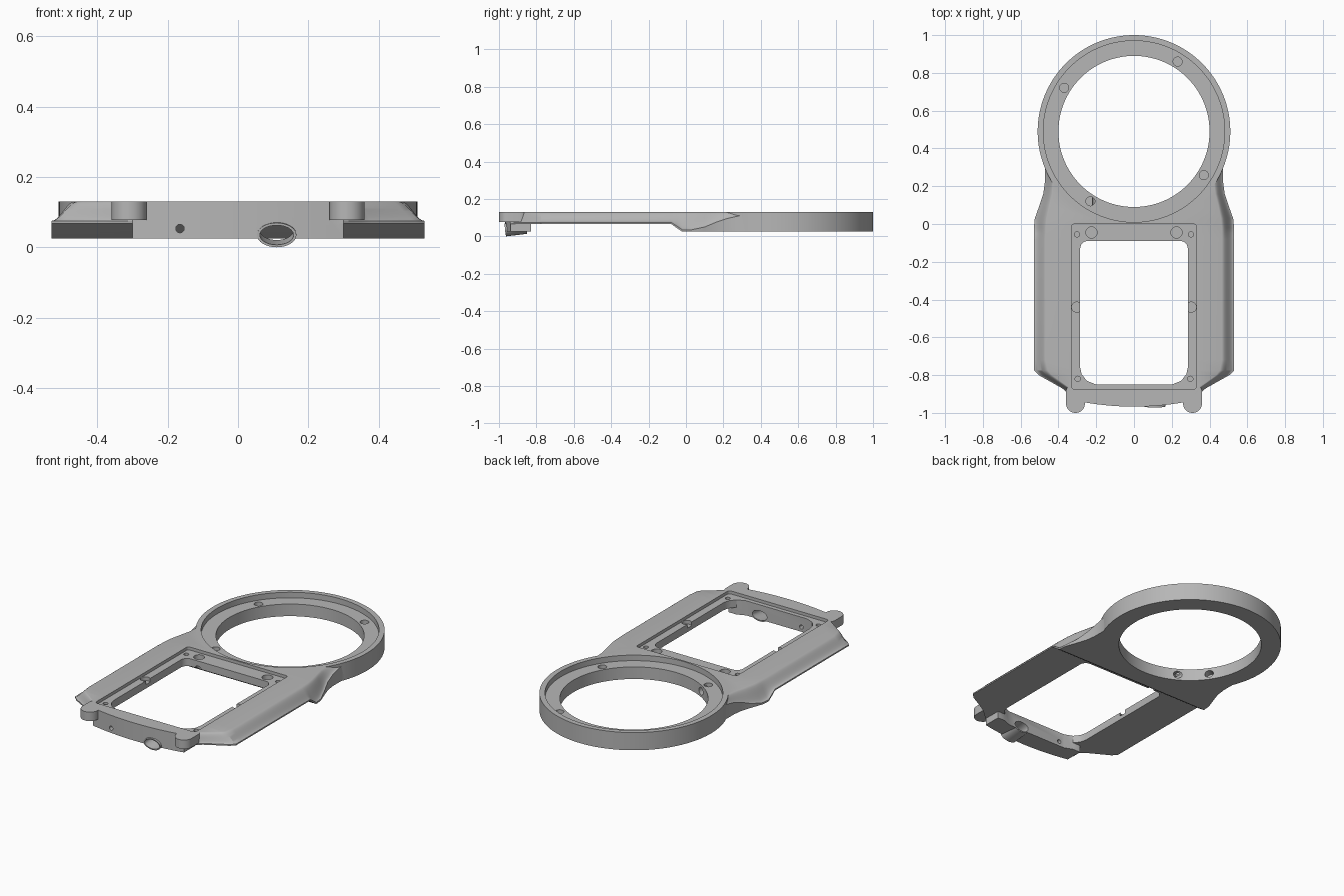
import bpy, bmesh, math
from mathutils import Matrix, Vector

cube = bpy.data.objects.get("Cube")
if cube:
    bpy.data.objects.remove(cube, do_unlink=True)

TOP, LOW = 0.13, 0.025
RING_Y = 0.49

grey = bpy.data.materials.new("plain_grey")
grey.use_nodes = True
colour = (0.47, 0.47, 0.47, 1)
grey.diffuse_color = colour
grey.node_tree.nodes["Principled BSDF"].inputs["Base Color"].default_value = colour


def finish(name, bm):
    bmesh.ops.recalc_face_normals(bm, faces=bm.faces)
    mesh = bpy.data.meshes.new(name)
    bm.to_mesh(mesh)
    bm.free()
    mesh.materials.append(grey)
    ob = bpy.data.objects.new(name, mesh)
    bpy.context.collection.objects.link(ob)
    return ob


def loft(name, sections):
    """Skin closed sections of equal length and cap both ends."""
    bm = bmesh.new()
    rows = [[bm.verts.new(p) for p in s] for s in sections]
    n = len(rows[0])
    for a, b in zip(rows, rows[1:]):
        for i in range(n):
            j = (i + 1) % n
            bm.faces.new((a[i], a[j], b[j], b[i]))
    bm.faces.new(rows[0])
    bm.faces.new(rows[-1])
    return finish(name, bm)


def prism(name, outline, z0, z1):
    return loft(name, [[(x, y, z) for x, y in outline] for z in (z0, z1)])


def rounded_box(name, x0, x1, y0, y1, r, z0, z1, steps=8):
    corners = [(x1 - r, y1 - r), (x0 + r, y1 - r), (x0 + r, y0 + r), (x1 - r, y0 + r)]
    pts = []
    for k, (cx, cy) in enumerate(corners):
        for i in range(steps + 1):
            a = math.pi / 2 * (k + i / steps)
            pts.append((cx + r * math.cos(a), cy + r * math.sin(a)))
    return prism(name, pts, z0, z1)


def disc(name, x, y, r, z0, z1, n=24):
    pts = [(x + r * math.cos(math.tau * i / n), y + r * math.sin(math.tau * i / n)) for i in range(n)]
    return prism(name, pts, z0, z1)


def tube(name, centre, direction, rx, rz, length, n=32):
    """Oval rod lying along a direction."""
    d = Vector(direction).normalized()
    side = d.cross(Vector((0, 0, 1))).normalized()
    up = side.cross(d)
    ends = []
    for s in (-0.5, 0.5):
        c = Vector(centre) + d * length * s
        ends.append([c + side * rx * math.cos(math.tau * i / n) + up * rz * math.sin(math.tau * i / n)
                     for i in range(n)])
    return loft(name, ends)


def combine(target, other, operation):
    mod = target.modifiers.new(operation.lower(), 'BOOLEAN')
    mod.operation = operation
    mod.solver = 'EXACT'
    mod.object = other
    graph = bpy.context.evaluated_depsgraph_get()
    graph.update()
    result = bpy.data.meshes.new_from_object(target.evaluated_get(graph))
    target.modifiers.clear()
    target.data = result
    bpy.data.objects.remove(other, do_unlink=True)


# Flared body: y, lower half width, upper half width, underside, lip height
stations = [
    (-0.94, 0.30, 0.295, 0.067, 0.075),
    (-0.895, 0.35, 0.325, 0.067, 0.075),
    (-0.87, 0.38, 0.34, 0.067, 0.075),
    (-0.80, 0.505, 0.435, 0.067, 0.075),
    (-0.775, 0.53, 0.455, 0.067, 0.075),
    (-0.72, 0.53, 0.465, 0.067, 0.075),
    (-0.08, 0.53, 0.465, 0.067, 0.075),
    (-0.05, 0.53, 0.465, 0.045, 0.055),
    (-0.02, 0.53, 0.465, LOW, 0.035),
    (0.03, 0.525, 0.46, LOW, 0.035),
    (0.10, 0.50, 0.445, LOW, 0.05),
    (0.16, 0.48, 0.43, LOW, 0.075),
    (0.22, 0.472, 0.425, LOW, 0.095),
    (0.32, 0.472, 0.45, LOW, 0.118),
]


def section(y, wide, narrow, under, lip, steps=10):
    half = [(wide, under)]
    for i in range(steps + 1):
        t = i / steps
        ease = t * t * (3 - 2 * t)
        half.append((wide + (narrow - wide) * t, lip + (TOP - lip) * ease))
    return [(x, y, z) for x, z in half] + [(-x, y, z) for x, z in reversed(half)]


frame = loft("camera_style_frame", [section(*s) for s in stations])
frame.name = "frame_body"

# Ring, front bumper, rounded ears and port boss joined to the body
combine(frame, disc("ring", 0, RING_Y, 0.51, LOW, TOP, 128), 'UNION')
arc = [(0.3 * i / 8, -0.967 + 0.03 * (i / 8) ** 2) for i in range(-8, 9)]
bumper = prism("front_bumper", arc + [(0.3, -0.83), (-0.3, -0.83)], LOW, TOP)
combine(frame, bumper, 'UNION')
for s in (-1, 1):
    x0, x1 = sorted((0.26 * s, 0.36 * s))
    combine(frame, rounded_box("ear", x0, x1, -1.0, -0.84, 0.0495, 0.077, TOP), 'UNION')
port_axis = (0, 1, 0.12)
combine(frame, tube("port_boss", (0.11, -0.905, 0.042), port_axis, 0.056, 0.035, 0.125), 'UNION')

# Ring opening and its ledge
cutters = [disc("ring_opening", 0, RING_Y, 0.40, -1, 1, 128),
           disc("ring_ledge", 0, RING_Y, 0.48, 0.097, 1, 128)]

# Window with chamfered front corners and a shallow seat around it
window = [(-0.2, -0.85), (0.2, -0.85), (0.25, -0.83), (0.277, -0.795), (0.285, -0.76)]
for i in range(7):
    a = math.pi / 2 * i / 6
    window.append((0.245 + 0.04 * math.cos(a), -0.13 + 0.04 * math.sin(a)))
window += [(-x, y) for x, y in reversed(window[2:])]
cutters += [rounded_box("window_seat", -0.33, 0.33, -0.875, 0.0, 0.015, 0.112, 1),
            prism("window", window, -1, 1)]

# Screw and magnet pockets
for s in (-1, 1):
    cutters += [disc("screw_hole", 0.302 * s, -0.055, 0.014, 0.08, 1),
                disc("screw_hole", 0.298 * s, -0.82, 0.014, 0.08, 1),
                disc("magnet_pocket", 0.225 * s, -0.045, 0.03, 0.085, 1),
                disc("side_notch", 0.303 * s, -0.44, 0.027, 0.09, 1)]
for k in range(4):
    a = math.radians(58 + 90 * k)
    cutters.append(disc("ring_pocket", 0.436 * math.cos(a), RING_Y + 0.436 * math.sin(a), 0.024, 0.07, 1))

# Port bore, bumper pinhole and cable passages
cutters += [tube("port_bore", (0.11, -0.905, 0.042), port_axis, 0.048, 0.028, 0.3),
            tube("pinhole", (-0.165, -0.905, 0.053), (0, 1, 0), 0.012, 0.012, 0.3),
            tube("cable_passage", (-0.2, 0.03, 0.06), (0, 1, 0), 0.022, 0.022, 0.4),
            tube("side_passage", (-0.32, 0.27, 0.06), (0.82, 0.57, 0), 0.025, 0.022, 0.12)]
for cutter in cutters:
    combine(frame, cutter, 'DIFFERENCE')

# Keep crisp edges while smoothing the curved walls
bpy.ops.object.select_all(action='DESELECT')
frame.select_set(True)
bpy.context.view_layer.objects.active = frame
bpy.ops.object.shade_smooth_by_angle(angle=math.radians(28))
